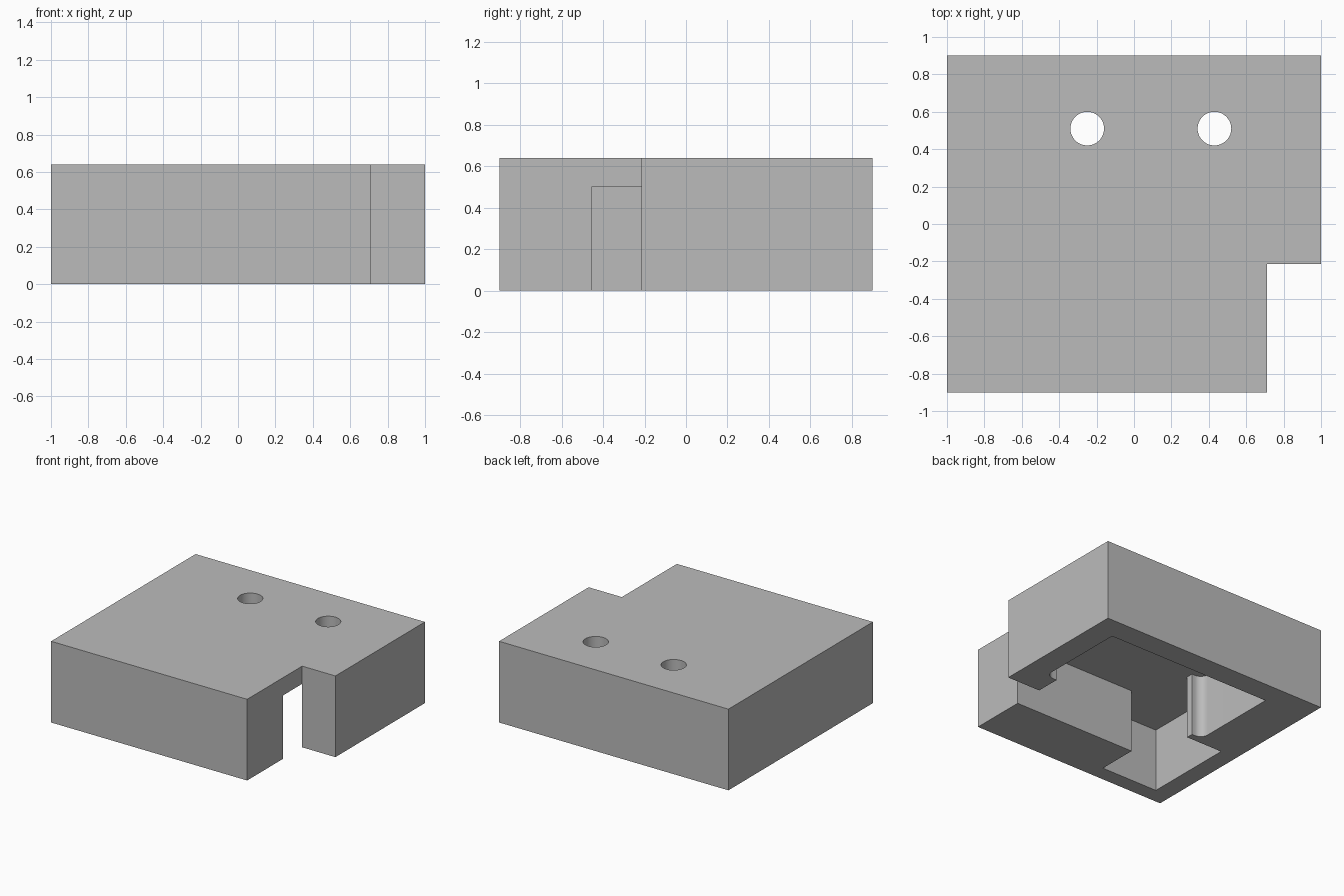
import bpy, bmesh
from math import cos, sin, radians

old = bpy.data.objects.get("Cube")
if old:
    bpy.data.objects.remove(old, do_unlink=True)

HEIGHT = 0.64
ROOF = 0.5      # underside of the top plate
FILLET = 0.065

grey = bpy.data.materials.new("plain grey")
grey.use_nodes = True
colour = (0.5, 0.5, 0.5, 1)
grey.diffuse_color = colour
grey.node_tree.nodes["Principled BSDF"].inputs["Base Color"].default_value = colour


def prism(name, outline, z0, z1):
    """Extrude a flat outline from z0 up to z1."""
    bm = bmesh.new()
    base = bm.faces.new([bm.verts.new((x, y, z0)) for x, y in outline])
    top = bmesh.ops.extrude_face_region(bm, geom=[base])["geom"]
    verts = [g for g in top if isinstance(g, bmesh.types.BMVert)]
    bmesh.ops.translate(bm, vec=(0, 0, z1 - z0), verts=verts)
    bmesh.ops.recalc_face_normals(bm, faces=bm.faces)
    mesh = bpy.data.meshes.new(name)
    bm.to_mesh(mesh)
    bm.free()
    mesh.materials.append(grey)
    obj = bpy.data.objects.new(name, mesh)
    bpy.context.collection.objects.link(obj)
    return obj


def arc(cx, cy, r, start, end, steps):
    angles = [radians(start + (end - start) * i / steps) for i in range(steps + 1)]
    return [(cx + r * cos(a), cy + r * sin(a)) for a in angles]


def cut(target, cutter):
    cutter.hide_render = True
    mod = target.modifiers.new("cut", 'BOOLEAN')
    mod.operation = 'DIFFERENCE'
    mod.solver = 'EXACT'
    mod.object = cutter
    bpy.context.view_layer.objects.active = target
    bpy.ops.object.modifier_apply(modifier=mod.name)
    bpy.data.objects.remove(cutter, do_unlink=True)


# Block with a notched front corner
housing = prism("housing", [(-1, -0.9), (0.71, -0.9), (0.71, -0.215),
                            (1, -0.215), (1, 0.9), (-1, 0.9)], 0, HEIGHT)

# Hollow underside, opening through the notch, with filleted lips
pocket = [(-0.36, -0.456), (0.8, -0.456), (0.8, -0.3), (0.71, -0.215), (0.71, -0.02)]
pocket += arc(0.81 - FILLET, -0.02 + FILLET, FILLET, -90, 0, 10)
pocket += [(0.81, 0.72), (-0.63, 0.72)]
pocket += arc(-0.63 + FILLET, 0.008 + FILLET, FILLET, 180, 270, 10)
pocket += [(-0.538, 0.008), (-0.538, -0.047), (-0.857, -0.047),
           (-0.857, -0.777), (-0.36, -0.777)]
cut(housing, prism("pocket_cutter", pocket, -0.1, ROOF))

# Two round holes through the top plate
for x in (-0.25, 0.43):
    circle = arc(x, 0.51, 0.09, 0, 360, 48)[:-1]
    cut(housing, prism("hole_cutter", circle, ROOF - 0.1, HEIGHT + 0.1))

# Smooth the round walls, keep the edges sharp
bpy.ops.object.select_all(action='DESELECT')
housing.select_set(True)
bpy.context.view_layer.objects.active = housing
bpy.ops.object.shade_smooth_by_angle(angle=radians(30))
